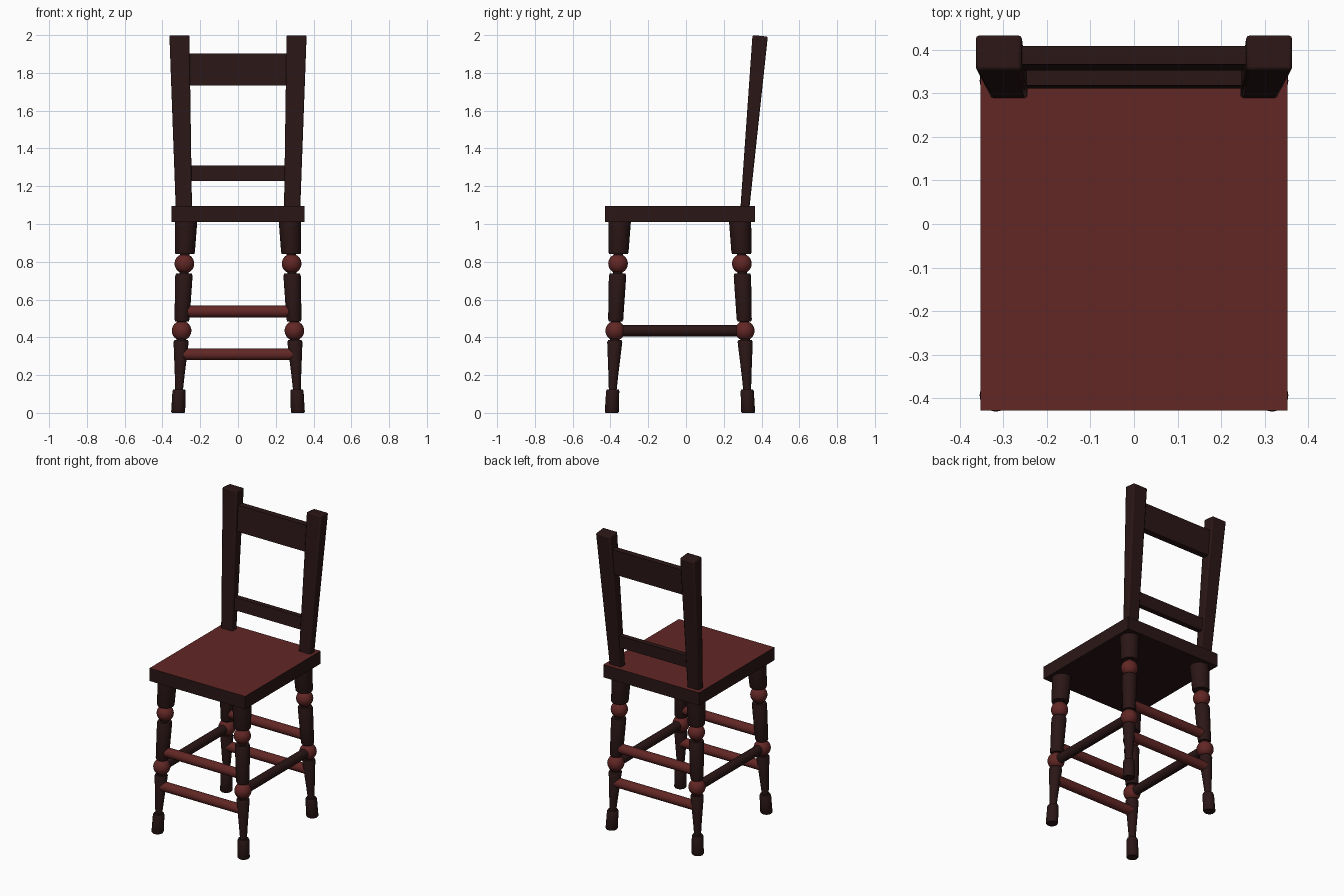
import bpy, bmesh, math
from mathutils import Vector

if "Cube" in bpy.data.objects:
    bpy.data.objects.remove(bpy.data.objects["Cube"])


def material(name, rgb):
    m = bpy.data.materials.new(name)
    m.diffuse_color = (*rgb, 1)
    m.use_nodes = True
    m.node_tree.nodes["Principled BSDF"].inputs["Base Color"].default_value = m.diffuse_color
    return m


DARK = material("dark_wood", (0.024, 0.008, 0.008))
RED = material("red_wood", (0.12, 0.02, 0.018))


def finish(bm, name, mat, smooth=False, bevel=0):
    bmesh.ops.recalc_face_normals(bm, faces=bm.faces)
    me = bpy.data.meshes.new(name)
    bm.to_mesh(me)
    bm.free()
    me.materials.append(mat)
    ob = bpy.data.objects.new(name, me)
    bpy.context.collection.objects.link(ob)
    if bevel:
        b = ob.modifiers.new("bevel", 'BEVEL')
        b.width, b.segments = bevel, 2
    if smooth:
        bpy.ops.object.select_all(action='DESELECT')
        ob.select_set(True)
        bpy.context.view_layer.objects.active = ob
        bpy.ops.object.shade_smooth_by_angle(angle=math.radians(40))
    return ob


def loft(rings):
    """Skin closed rings of points and cap both ends."""
    bm = bmesh.new()
    loops = [[bm.verts.new(p) for p in ring] for ring in rings]
    n = len(loops[0])
    for a, b in zip(loops, loops[1:]):
        for i in range(n):
            j = (i + 1) % n
            bm.faces.new((a[i], a[j], b[j], b[i]))
    bm.faces.new(loops[0])
    bm.faces.new(loops[-1])
    return bm


def rect(x0, x1, y0, y1, z, drop=0):
    return [(x0, y0, z), (x1, y0, z), (x1, y1, z - drop), (x0, y1, z - drop)]


def rod(name, p, q, r, mat):
    p, q = Vector(p), Vector(q)
    rot = (q - p).to_track_quat('Z', 'Y')
    ring = [rot @ Vector((r * math.cos(t), r * math.sin(t), 0))
            for t in (math.tau * i / 24 for i in range(24))]
    return finish(loft([[c + v for v in ring] for c in (p, q)]), name, mat, True)


def leg_axis(sx, sy, z):
    """Centre of a splayed leg at height z."""
    y = -0.393 + 0.042 * z if sy < 0 else 0.329 - 0.042 * z
    return Vector((sx * (0.317 - 0.042 * z), y, z))


# Seat: dark slab with a red top
seat = finish(loft([rect(-0.352, 0.352, -0.428, 0.365, z) for z in (1.01, 1.095)]), "seat", DARK)
seat.data.materials.append(RED)
for f in seat.data.polygons:
    if f.normal.z > 0.5:
        f.material_index = 1

# Turned legs with red beads
PROFILE = [(0, 0.033), (0.006, 0.037), (0.115, 0.035), (0.125, 0.031), (0.125, 0.021),
           (0.2, 0.026), (0.375, 0.040), (0.385, 0.036), (0.385, 0.025), (0.485, 0.025),
           (0.485, 0.036), (0.495, 0.040), (0.725, 0.046), (0.737, 0.042), (0.737, 0.025),
           (0.842, 0.025), (0.842, 0.050), (0.85, 0.053), (1.02, 0.059)]
for sx, side in ((-1, "left"), (1, "right")):
    for sy, end in ((-1, "front"), (1, "back")):
        rings = []
        for z, r in PROFILE:
            c = leg_axis(sx, sy, z)
            rings.append([c + Vector((r * math.cos(math.tau * i / 32),
                                      r * math.sin(math.tau * i / 32), 0)) for i in range(32)])
        finish(loft(rings), f"{end}_{side}_leg", DARK, True)
        for z, label in ((0.435, "lower"), (0.79, "upper")):
            bm = bmesh.new()
            bmesh.ops.create_uvsphere(bm, u_segments=32, v_segments=16, radius=0.052)
            bmesh.ops.translate(bm, verts=bm.verts, vec=leg_axis(sx, sy, z))
            finish(bm, f"{end}_{side}_{label}_bead", RED, True)

    # Side stretcher between the lower beads
    rod(f"{side}_stretcher", leg_axis(sx, -1, 0.435), leg_axis(sx, 1, 0.435), 0.03, DARK)

    # Tapered, leaning back post
    low = [sx * x for x in (0.243, 0.328)]
    high = [sx * x for x in (0.257, 0.363)]
    finish(loft([rect(*low, 0.285, 0.331, 1.04), rect(*high, 0.352, 0.433, 2.0, 0.008)]),
           f"{side}_back_post", DARK, True, 0.008)

# Front and back stretchers
for sy, end in ((-1, "front"), (1, "back")):
    for z, label in ((0.31, "lower"), (0.537, "upper")):
        rod(f"{end}_{label}_stretcher", leg_axis(-1, sy, z), leg_axis(1, sy, z), 0.031, RED)

# Back rails, tilted with the posts
for name, z0, z1, y0, y1, t in (("lower_back_rail", 1.228, 1.31, 0.311, 0.318, 0.034),
                                ("upper_back_rail", 1.732, 1.902, 0.352, 0.366, 0.042)):
    finish(loft([rect(-0.28, 0.28, y0, y0 + t, z0), rect(-0.28, 0.28, y1, y1 + t, z1)]),
           name, DARK)
